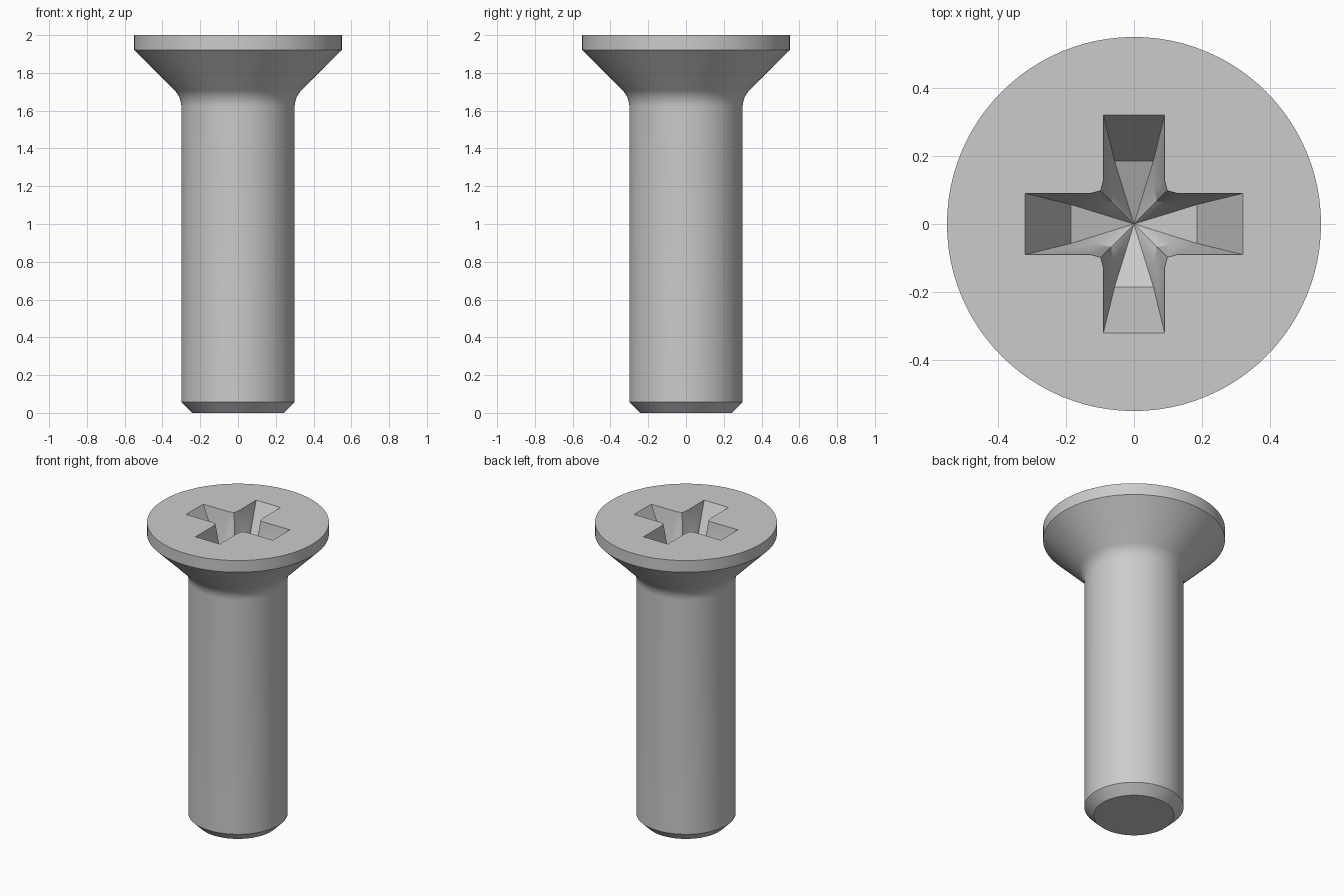
import bpy
import bmesh
from math import cos, sin, pi, radians

cube = bpy.data.objects.get("Cube")
if cube:
    bpy.data.objects.remove(cube, do_unlink=True)

SEGMENTS = 96
TOP = 2.0

bm = bmesh.new()


def circle(radius, z):
    """Ring of vertices around the screw axis."""
    angles = [2 * pi * i / SEGMENTS for i in range(SEGMENTS)]
    return [bm.verts.new((radius * cos(a), radius * sin(a), z)) for a in angles]


def cross(length, half_width, bend, corner, z):
    """Cross-shaped ring: one arm outline turned four times."""
    arm = [(length, -half_width), (length, half_width), (bend, half_width),
           (corner, corner), (half_width, bend)]
    ring = []
    for _ in range(4):
        ring += [bm.verts.new((x, y, z)) for x, y in arm]
        arm = [(-y, x) for x, y in arm]
    return ring


def loft(rings):
    """Join consecutive rings with quads."""
    for a, b in zip(rings, rings[1:]):
        for i in range(len(a)):
            j = (i + 1) % len(a)
            bm.faces.new((a[i], a[j], b[j], b[i]))


def ring_edges(ring):
    return [bm.edges.get((v, ring[i - 1])) for i, v in enumerate(ring)]


# Shank with chamfered tip, fillet under the head, countersunk head and rim
fillet_radius = 0.125
fillet = [(0.30 + fillet_radius * (1 - cos(a)), 1.62 + fillet_radius * sin(a))
          for a in (radians(45) * i / 8 for i in range(9))]
profile = [(0.243, 0), (0.30, 0.057)] + fillet + [(0.55, 1.922), (0.55, TOP)]
body = [circle(r, z) for r, z in profile]
loft(body)
bm.faces.new(body[0])

# Tapered cross recess with a shallow pointed floor
depth = 0.26
recess = [cross(0.32, 0.09, 0.128, 0.098, TOP),
          cross(0.185, 0.057, 0.115, 0.068, TOP - depth)]
loft(recess)
tip = bm.verts.new((0, 0, TOP - depth - 0.08))
floor = recess[1]
for i, v in enumerate(floor):
    bm.faces.new((floor[i - 1], v, tip))

# Flat head top around the recess
bmesh.ops.triangle_fill(bm, use_beauty=True, normal=(0, 0, 1),
                        edges=ring_edges(body[-1]) + ring_edges(recess[0]))
bmesh.ops.recalc_face_normals(bm, faces=bm.faces)

mesh = bpy.data.meshes.new("countersunk_screw")
bm.to_mesh(mesh)
bm.free()
screw = bpy.data.objects.new("countersunk_screw", mesh)
bpy.context.collection.objects.link(screw)

# Plain steel
steel = bpy.data.materials.new("steel_grey")
steel.use_nodes = True
colour = (0.6, 0.6, 0.6, 1)
steel.diffuse_color = colour
steel.node_tree.nodes["Principled BSDF"].inputs["Base Color"].default_value = colour
mesh.materials.append(steel)

bpy.ops.object.select_all(action="DESELECT")
screw.select_set(True)
bpy.context.view_layer.objects.active = screw
bpy.ops.object.shade_smooth_by_angle(angle=radians(30))
